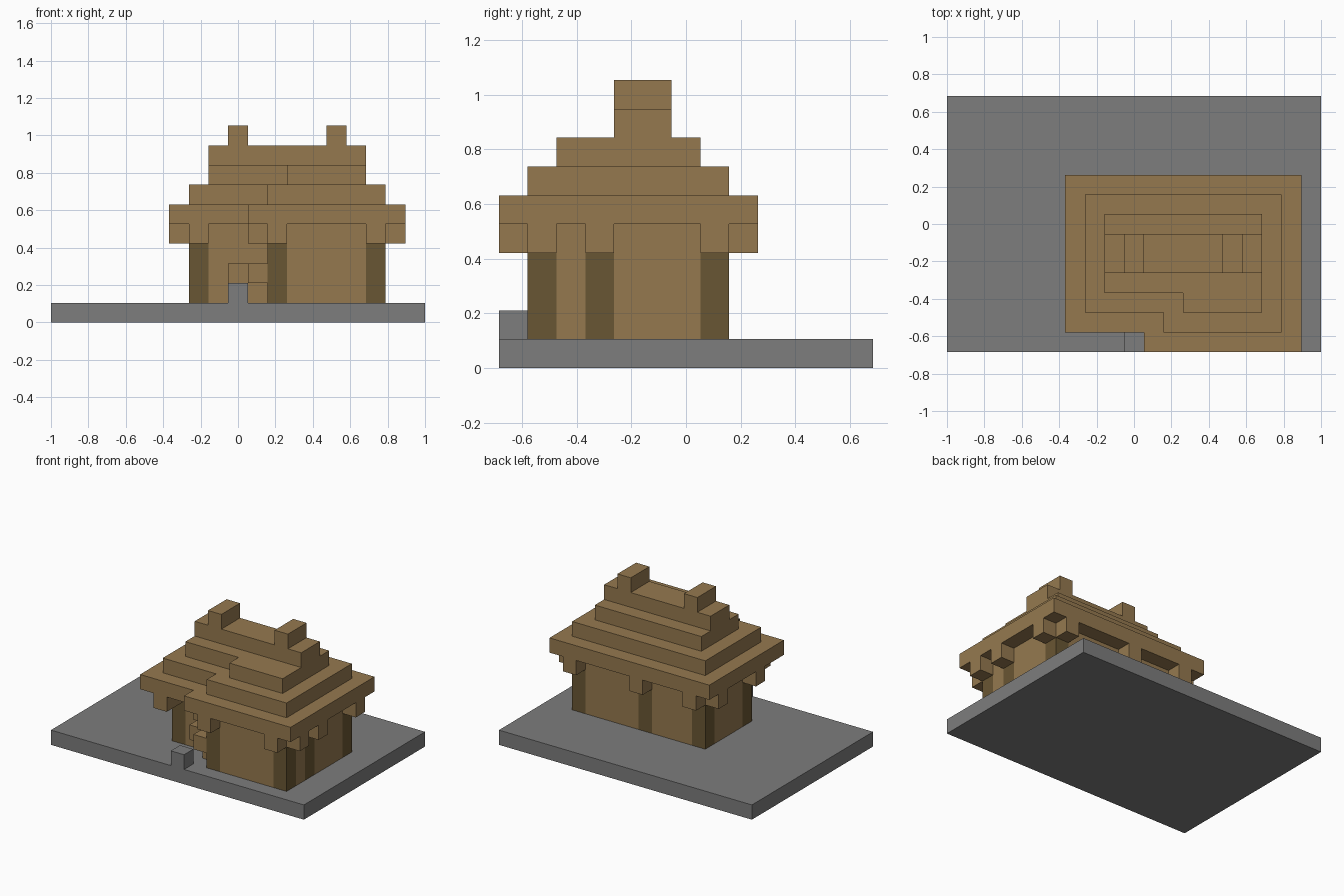
import bpy
import bmesh

U = 2 / 19          # one block
HALF_DEPTH = 13 * U / 2

cube = bpy.data.objects.get("Cube")
if cube:
    bpy.data.objects.remove(cube, do_unlink=True)


def material(name, srgb):
    rgb = [((c / 255 + 0.055) / 1.055) ** 2.4 for c in srgb]
    mat = bpy.data.materials.new(name)
    mat.use_nodes = True
    mat.diffuse_color = (*rgb, 1)
    bsdf = mat.node_tree.nodes["Principled BSDF"]
    bsdf.inputs["Base Color"].default_value = (*rgb, 1)
    bsdf.inputs["Roughness"].default_value = 0.9
    return mat


plank = material("plank_brown", (149, 121, 79))
log = material("dark_log", (105, 86, 51))
stone = material("stone_grey", (125, 125, 125))


def prism(name, outline, z0, z1, mat):
    """Extrude an outline, given in block units, from z0 to z1."""
    bm = bmesh.new()
    face = bm.faces.new([bm.verts.new((x * U - 1, y * U - HALF_DEPTH, z0 * U)) for x, y in outline])
    top = bmesh.ops.extrude_face_region(bm, geom=[face])["geom"]
    moved = [v for v in top if isinstance(v, bmesh.types.BMVert)]
    bmesh.ops.translate(bm, verts=moved, vec=(0, 0, (z1 - z0) * U))
    bmesh.ops.recalc_face_normals(bm, faces=bm.faces)
    mesh = bpy.data.meshes.new(name)
    bm.to_mesh(mesh)
    bm.free()
    mesh.materials.append(mat)
    obj = bpy.data.objects.new(name, mesh)
    bpy.context.collection.objects.link(obj)
    return obj


def box(name, x0, x1, y0, y1, z0, z1, mat=plank):
    return prism(name, [(x0, y0), (x1, y0), (x1, y1), (x0, y1)], z0, z1, mat)


# Ground slab and door step
box("ground_slab", 0, 19, 0, 13, 0, 1, stone)
box("door_step", 9, 10, 0, 1, 1, 2, stone)

# Plank walls between the posts
walls = {
    "front_wall": (12, 16, 1, 2),
    "porch_side_wall": (11, 12, 2, 3),
    "porch_back_wall": (8, 12, 3, 4),
    "left_front_wall": (16, 17, 2, 3),
    "left_back_wall": (16, 17, 4, 7),
    "back_wall_long": (12, 16, 7, 8),
    "back_wall_short": (8, 11, 7, 8),
    "right_wall": (7, 8, 4, 7),
}
for name, span in walls.items():
    box(name, *span, 1, 5)

# Log posts, each with eave brackets pointing outward
posts = {
    "porch_post": (7, 3, [(-1, 0), (0, -1), (0, -2)]),
    "front_inner_post": (11, 1, [(-1, 0), (0, -1)]),
    "front_corner_post": (16, 1, [(1, 0), (0, -1)]),
    "side_post": (16, 3, [(1, 0)]),
    "back_left_post": (16, 7, [(1, 0), (0, 1)]),
    "back_middle_post": (11, 7, [(0, 1)]),
    "back_right_post": (7, 7, [(-1, 0), (0, 1)]),
}
for name, (x, y, directions) in posts.items():
    box(name, x, x + 1, y, y + 1, 1, 5, log)
    for dx, dy in directions:
        bx, by = x + dx, y + dy
        box(name + "_bracket", bx, bx + 1, by, by + 1, 4, 5)

# Porch stair blocks
box("porch_stair_low", 10, 11, 2, 3, 1, 2)
box("porch_stair_front", 10, 11, 1, 2, 2, 3)
box("porch_stair_back", 9, 10, 2, 3, 2, 3)

# Stepped roof tiers, notched over the porch
tiers = [(6, 18, 0, 9, 10), (7, 17, 1, 8, 11), (8, 16, 2, 7, 12)]
for i, (x0, x1, y0, y1, notch) in enumerate(tiers):
    outline = [(x0, y0 + 1), (notch, y0 + 1), (notch, y0), (x1, y0), (x1, y1), (x0, y1)]
    prism(f"roof_tier_{i + 1}", outline, 5 + i, 6 + i, plank)

# Ridge and its two raised ends
box("roof_ridge", 8, 16, 4, 6, 8, 9)
for x in (9, 14):
    box("ridge_cap", x, x + 1, 4, 6, 9, 10)
